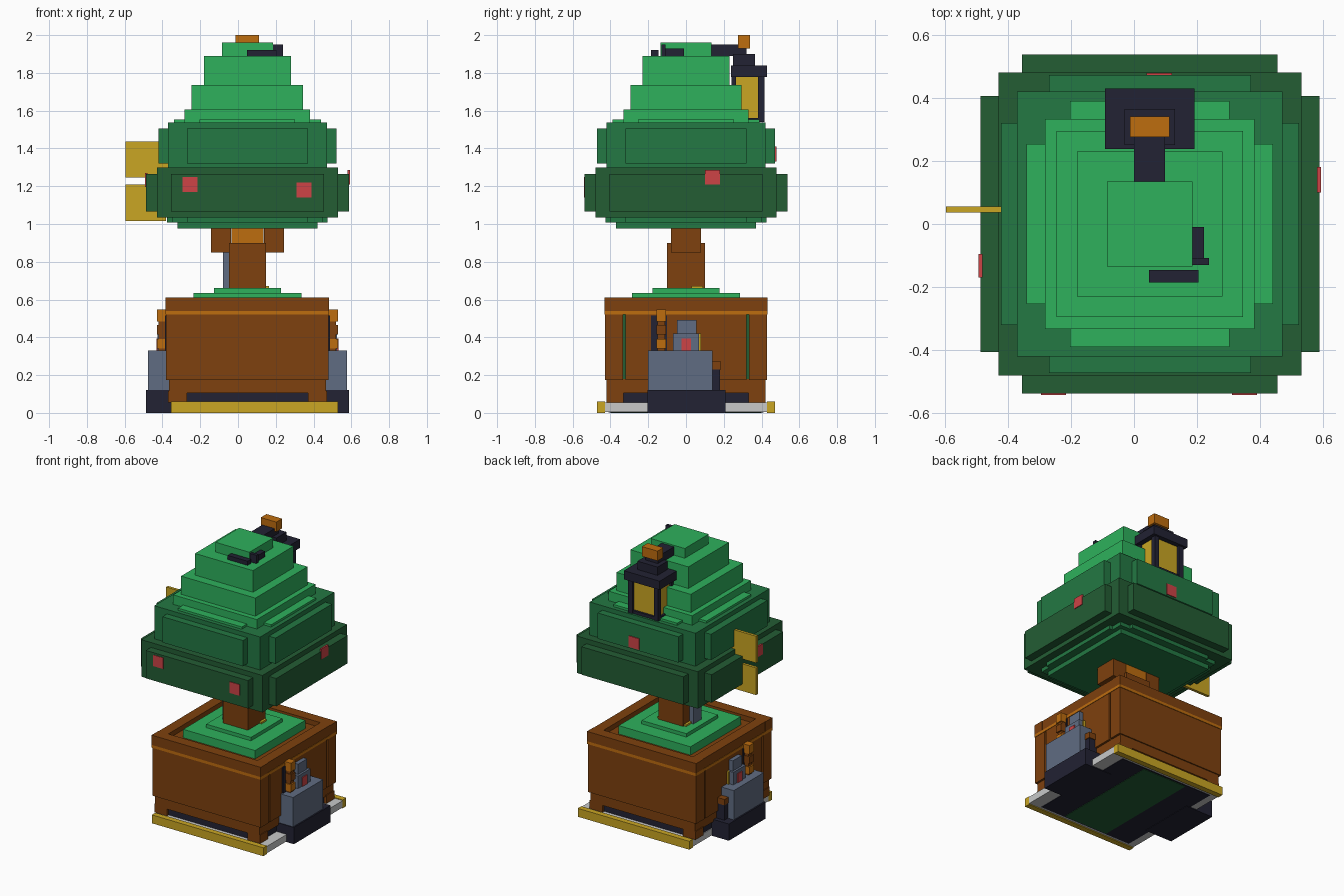
import bpy
import bmesh

if "Cube" in bpy.data.objects:
    bpy.data.objects.remove(bpy.data.objects["Cube"], do_unlink=True)


def material(name, r, g, b):
    linear = [((c / 255 + 0.055) / 1.055) ** 2.4 for c in (r, g, b)] + [1]
    m = bpy.data.materials.new(name)
    m.use_nodes = True
    m.diffuse_color = linear
    m.node_tree.nodes["Principled BSDF"].inputs["Base Color"].default_value = linear
    return m


BRIGHT = material("bright green", 46, 177, 92)
MID = material("mid green", 35, 120, 67)
DARK = material("dark green", 35, 93, 52)
BROWN = material("brown wood", 126, 65, 14)
ORANGE = material("orange wood", 190, 109, 15)
YELLOW = material("yellow", 202, 166, 35)
NAVY = material("navy", 34, 34, 51)
SLATE = material("slate", 96, 108, 130)
PALE = material("pale grey", 200, 201, 201)
RED = material("red", 205, 67, 70)

CX = 0.05  # the tree and pot share this centre line


def box(name, mat, x, y, z):
    """Box from (min, max) ranges."""
    bm = bmesh.new()
    bmesh.ops.create_cube(bm, size=1)
    for v in bm.verts:
        v.co = [r[0] if c < 0 else r[1] for c, r in zip(v.co, (x, y, z))]
    mesh = bpy.data.meshes.new(name)
    bm.to_mesh(mesh)
    bm.free()
    mesh.materials.append(mat)
    ob = bpy.data.objects.new(name, mesh)
    bpy.context.collection.objects.link(ob)
    return ob


def tier(name, mat, hx, hy, z0, z1):
    """Box centred on the tree's axis."""
    return box(name, mat, (CX - hx, CX + hx), (-hy, hy), (z0, z1))


def both_sides(name, mat, x, y, z):
    """Box and its mirror across the tree's axis."""
    box(name + "_left", mat, x, y, z)
    box(name + "_right", mat, (2 * CX - x[1], 2 * CX - x[0]), y, z)


def front_back(name, mat, x, y, z):
    box(name + "_back", mat, x, y, z)
    box(name + "_front", mat, x, (-y[1], -y[0]), z)


# Pallet
box("pallet_deck", PALE, (-0.355, 0.53), (-0.43, 0.43), (0.006, 0.055))
front_back("pallet_rail", YELLOW, (-0.355, 0.53), (0.43, 0.47), (0, 0.06))
box("pallet_underside", NAVY, (-0.3, 0.44), (-0.41, 0.41), (0.003, 0.007))
box("pallet_underside_middle", DARK, (-0.1, 0.25), (-0.4, 0.4), (0, 0.004))

# Pot
tier("pot_underframe", NAVY, 0.40, 0.40, 0.05, 0.11)
for fx in ((-0.37, -0.27), (0.37, 0.47)):
    front_back("pot_foot", BROWN, fx, (0.33, 0.42), (0.055, 0.115))
tier("pot_base", BROWN, 0.415, 0.42, 0.105, 0.18)
tier("pot_core", DARK, 0.415, 0.41, 0.175, 0.55)
front_back("pot_wall", BROWN, (CX - 0.43, CX + 0.43), (0.333, 0.428), (0.175, 0.52))
both_sides("pot_side_panel", BROWN, (CX + 0.38, CX + 0.43), (-0.32, 0.32), (0.175, 0.52))
tier("pot_soil", BROWN, 0.40, 0.40, 0.54, 0.575)
front_back("pot_band", ORANGE, (CX - 0.433, CX + 0.433), (0.36, 0.432), (0.52, 0.54))
both_sides("pot_band_side", ORANGE, (CX + 0.36, CX + 0.433), (-0.36, 0.36), (0.52, 0.54))
front_back("pot_rim", BROWN, (CX - 0.433, CX + 0.433), (0.355, 0.432), (0.54, 0.61))
both_sides("pot_rim_side", BROWN, (CX + 0.355, CX + 0.43), (-0.355, 0.355), (0.54, 0.61))

# Moss mound
tier("moss_lower", BRIGHT, 0.285, 0.285, 0.57, 0.635)
tier("moss_upper", BRIGHT, 0.178, 0.178, 0.63, 0.66)

# Trunk
tier("trunk", BROWN, 0.098, 0.10, 0.64, 0.90)
tier("trunk_top", ORANGE, 0.085, 0.08, 0.89, 1.0)
both_sides("branch", BROWN, (0.138, 0.243), (-0.08, 0.08), (0.85, 1.0))
box("trunk_pipe", SLATE, (-0.08, -0.045), (-0.06, 0.03), (0.65, 0.86))
both_sides("trunk_root", YELLOW, (0.13, 0.165), (0.03, 0.09), (0.65, 0.672))

# Canopy tiers with raised panels: material, half sizes, heights, panel extents
tier("canopy_underside", MID, 0.37, 0.37, 0.975, 1.01)
for name, mat, h, z, reach, panel, pz in (
    ("canopy_lower", DARK, 0.48, (1.035, 1.30), 0.537, 0.405, (1.065, 1.265)),
    ("canopy_middle", MID, 0.42, (1.30, 1.537), 0.472, 0.32, (1.32, 1.505)),
    ("canopy_upper", BRIGHT, 0.332, (1.53, 1.605), 0.39, 0.253, (1.53, 1.553)),
    ("canopy_skirt", MID, 0.40, (1.008, 1.04), 0.425, 0.32, (1.008, 1.036)),
):
    tier(name, mat, h, h, *z)
    tier(name + "_side_panels", mat, reach, panel, *pz)
    tier(name + "_end_panels", mat, panel, reach, *pz)
for h, z0, z1 in ((0.295, 1.60, 1.735), (0.23, 1.73, 1.89), (0.135, 1.88, 1.96)):
    tier("canopy_crown", BRIGHT, h, h, z0, z1)

# Red fruit plates
front = (-0.541, -0.535)
box("fruit_front_right", RED, (-0.295, -0.215), front, (1.17, 1.25))
box("fruit_front_left", RED, (0.31, 0.39), front, (1.14, 1.22))
box("fruit_left", RED, (0.58, 0.592), (0.10, 0.18), (1.21, 1.285))
box("fruit_right", RED, (-0.492, -0.48), (-0.17, -0.095), (1.195, 1.27))
box("fruit_back", RED, (0.04, 0.12), (0.47, 0.478), (1.33, 1.41))

# Yellow side flags
box("flag_upper", YELLOW, (-0.595, -0.36), (0.036, 0.056), (1.245, 1.437))
box("flag_lower", YELLOW, (-0.595, -0.38), (0.036, 0.056), (1.015, 1.21))

# Dark cable around the crown
box("cable_front", NAVY, (0.047, 0.205), (-0.185, -0.145), (1.885, 1.92))
box("cable_corner", NAVY, (0.185, 0.237), (-0.13, -0.108), (1.885, 1.95))
box("cable_side", NAVY, (0.185, 0.222), (-0.13, -0.01), (1.885, 1.93))

# Lantern hung at the back
box("lantern_glass", YELLOW, (-0.055, 0.155), (0.25, 0.395), (1.55, 1.78))
box("lantern_floor", NAVY, (-0.07, 0.17), (0.25, 0.41), (1.54, 1.562))
for px in ((-0.07, -0.035), (0.135, 0.17)):
    box("lantern_post", NAVY, px, (0.382, 0.415), (1.54, 1.78))
    box("lantern_inner_post", NAVY, px, (0.24, 0.265), (1.54, 1.78))
box("lantern_roof", NAVY, (-0.092, 0.192), (0.238, 0.43), (1.778, 1.84))
box("lantern_cap", NAVY, (-0.03, 0.13), (0.25, 0.365), (1.84, 1.9))
box("lantern_arm", NAVY, (0.0, 0.098), (0.13, 0.32), (1.89, 1.95))
box("lantern_knob", ORANGE, (-0.012, 0.112), (0.275, 0.34), (1.93, 2.0))

# Machines on both sides of the pot
both_sides("machine_base", NAVY, (0.37, 0.587), (-0.205, 0.21), (0, 0.12))
both_sides("machine_body", SLATE, (0.46, 0.577), (-0.2, 0.14), (0.12, 0.33))
both_sides("machine_neck", SLATE, (0.46, 0.525), (-0.07, 0.07), (0.33, 0.42))
both_sides("machine_head", SLATE, (0.46, 0.51), (-0.047, 0.055), (0.42, 0.493))
both_sides("machine_light", RED, (0.52, 0.531), (-0.025, 0.027), (0.33, 0.395))
both_sides("machine_gauge", YELLOW, (0.47, 0.495), (0.065, 0.08), (0.28, 0.42))
both_sides("machine_hose", NAVY, (0.47, 0.53), (0.13, 0.18), (0.11, 0.24))
both_sides("machine_handle", BROWN, (0.47, 0.535), (0.12, 0.185), (0.23, 0.272))
both_sides("machine_valve", ORANGE, (0.47, 0.53), (0.068, 0.122), (0.245, 0.282))
both_sides("wall_duct", NAVY, (0.47, 0.487), (-0.185, -0.1), (0.32, 0.515))
both_sides("pipe", BROWN, (0.48, 0.52), (-0.15, -0.11), (0.33, 0.52))
for z0, z1 in ((0.485, 0.547), (0.342, 0.392)):
    both_sides("pipe_joint", ORANGE, (0.475, 0.53), (-0.157, -0.105), (z0, z1))
both_sides("pipe_collar", BROWN, (0.475, 0.53), (-0.155, -0.107), (0.415, 0.465))
